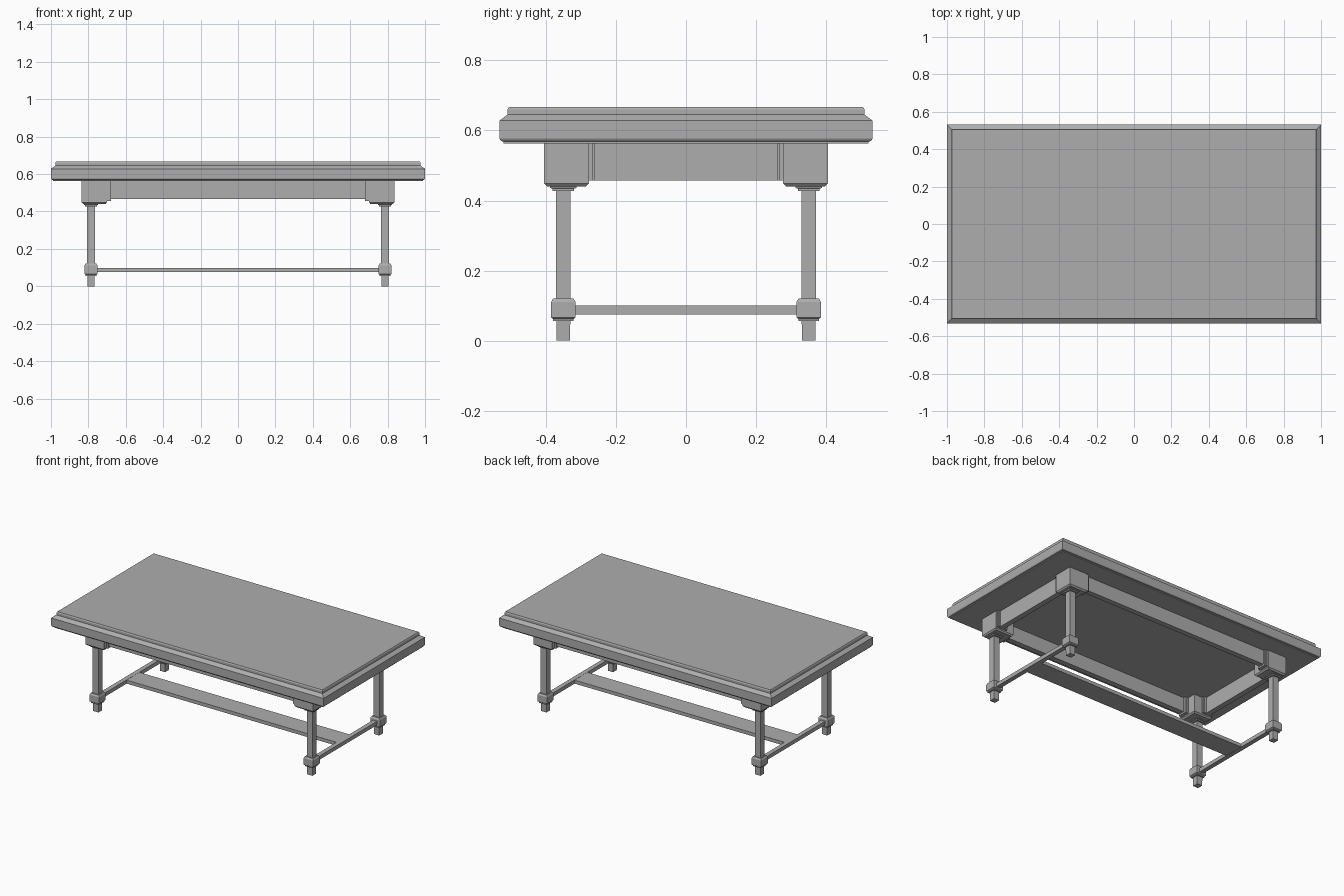
import bpy

old = bpy.data.objects.get("Cube")
if old:
    bpy.data.objects.remove(old, do_unlink=True)

grey = bpy.data.materials.new("plain_grey")
grey.use_nodes = True
colour = (0.42, 0.42, 0.42, 1)
grey.diffuse_color = colour
grey.node_tree.nodes["Principled BSDF"].inputs["Base Color"].default_value = colour


def stack(name, centre, rings, mirror=""):
    """Loft rectangles of (half x, half y, z) into one closed solid."""
    cx, cy = centre
    verts = [(cx + sx * hx, cy + sy * hy, z) for hx, hy, z in rings
             for sx, sy in ((-1, -1), (1, -1), (1, 1), (-1, 1))]
    last = 4 * (len(rings) - 1)
    faces = [(3, 2, 1, 0), tuple(range(last, last + 4))]
    for k in range(0, last, 4):
        for i in range(4):
            j = (i + 1) % 4
            faces.append((k + i, k + j, k + j + 4, k + i + 4))
    mesh = bpy.data.meshes.new(name)
    mesh.from_pydata(verts, [], faces)
    mesh.materials.append(grey)
    ob = bpy.data.objects.new(name, mesh)
    bpy.context.collection.objects.link(ob)
    if mirror:
        mod = ob.modifiers.new("mirror", "MIRROR")
        mod.use_axis = ["x" in mirror, "y" in mirror, False]
    return ob


def box(name, x, y, z, mirror=""):
    """Box from (low, high) spans."""
    hx, hy = (x[1] - x[0]) / 2, (y[1] - y[0]) / 2
    return stack(name, (x[0] + hx, y[0] + hy), [(hx, hy, h) for h in z], mirror)


# Moulded table top: inset from the outer edge at each height
edge = [(0.012, 0.563), (0.012, 0.568), (0.004, 0.570), (0, 0.577), (0, 0.628),
        (0.023, 0.645), (0.023, 0.660), (0.027, 0.667)]
stack("table_top", (0, 0), [(1 - d, 0.532 - d, z) for d, z in edge])

# Aprons
box("long_apron", (-0.72, 0.72), (0.35, 0.385), (0.468, 0.565), "y")
box("end_apron", (0.78, 0.815), (-0.3, 0.3), (0.457, 0.565), "x")

# Corner blocks with stepped shoulders toward the aprons
stack("corner_block", (0.768, 0.341),
      [(0.060, 0.055, 0.440), (0.068, 0.064, 0.449), (0.068, 0.064, 0.565)], "xy")
for step, (reach, inset) in enumerate([(0.012, 0.005), (0.022, 0.011)]):
    box(f"long_shoulder_{step}", (0.70 - reach, 0.76),
        (0.325 + inset, 0.405 - inset), (0.457, 0.565), "xy")
    box(f"end_shoulder_{step}", (0.752 + inset, 0.836 - inset),
        (0.277 - reach * 0.8, 0.34), (0.457, 0.565), "xy")

# Legs: collar, shaft, joint block and foot as one profile
leg = [(0.019, 0), (0.020, 0.056), (0.029, 0.056), (0.029, 0.062), (0.035, 0.067),
       (0.035, 0.110), (0.029, 0.121), (0.021, 0.121), (0.021, 0.427), (0.031, 0.427),
       (0.031, 0.434), (0.038, 0.436), (0.038, 0.442)]
stack("leg", (0.786, 0.35), [(r, r, z) for r, z in leg], "xy")

# Stretchers
box("end_stretcher", (0.771, 0.801), (-0.33, 0.33), (0.075, 0.1), "x")
box("centre_stretcher", (-0.775, 0.775), (-0.068, 0.068), (0.076, 0.099))
